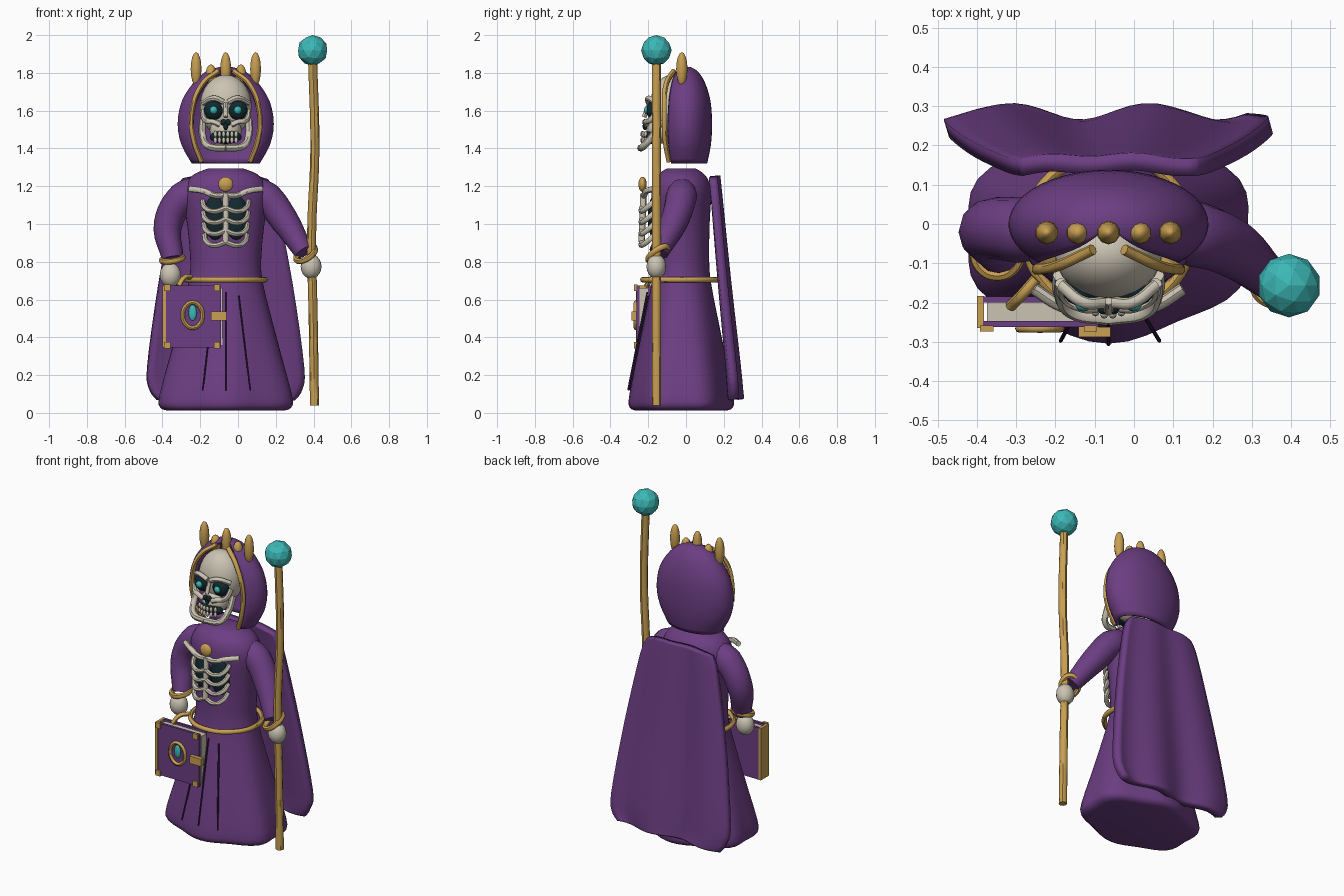
import bpy, bmesh, math
from mathutils import Vector

if "Cube" in bpy.data.objects:
    bpy.data.objects.remove(bpy.data.objects["Cube"])

CX = -0.065  # body axis


def material(name, rgb):
    m = bpy.data.materials.new(name)
    m.diffuse_color = (*rgb, 1)
    m.use_nodes = True
    m.node_tree.nodes["Principled BSDF"].inputs["Base Color"].default_value = m.diffuse_color
    return m


PURPLE = material("purple cloth", (0.150, 0.048, 0.225))
FOLD = material("dark purple", (0.045, 0.014, 0.075))
GOLD = material("gold", (0.58, 0.35, 0.085))
BONE = material("bone", (0.60, 0.55, 0.45))
TEAL = material("teal gem", (0.045, 0.48, 0.47))
DARK = material("dark hollow", (0.006, 0.022, 0.028))


def finish(ob, name, mat, smooth=True):
    ob.name = name
    ob.data.materials.clear()
    ob.data.materials.append(mat)
    for p in ob.data.polygons:
        p.use_smooth = False
    if smooth:
        bpy.ops.object.select_all(action='DESELECT')
        bpy.context.view_layer.objects.active = ob
        ob.select_set(True)
        bpy.ops.object.shade_smooth_by_angle(angle=math.radians(45))
    return ob


def from_bmesh(bm, name, mat, smooth=True):
    bmesh.ops.recalc_face_normals(bm, faces=bm.faces)
    me = bpy.data.meshes.new(name)
    bm.to_mesh(me)
    bm.free()
    ob = bpy.data.objects.new(name, me)
    bpy.context.collection.objects.link(ob)
    return finish(ob, name, mat, smooth)


def ball(name, mat, loc, size, seg=16, rings=10):
    bpy.ops.mesh.primitive_uv_sphere_add(segments=seg, ring_count=rings, radius=1, location=loc)
    ob = bpy.context.object
    ob.scale = size
    return finish(ob, name, mat)


def box(name, mat, lo, hi):
    lo, hi = Vector(lo), Vector(hi)
    bpy.ops.mesh.primitive_cube_add(size=1, location=(lo + hi) / 2)
    ob = bpy.context.object
    ob.scale = hi - lo
    return finish(ob, name, mat, False)


def tube(name, mat, pts, r, radii=None, closed=False, res=2, steps=6):
    cu = bpy.data.curves.new(name, 'CURVE')
    cu.dimensions = '3D'
    cu.bevel_depth, cu.bevel_resolution = r, res
    cu.resolution_u, cu.use_fill_caps = steps, True
    sp = cu.splines.new('BEZIER')
    sp.bezier_points.add(len(pts) - 1)
    sp.use_cyclic_u = closed
    for i, (bp, p) in enumerate(zip(sp.bezier_points, pts)):
        bp.co = p
        bp.handle_left_type = bp.handle_right_type = 'AUTO'
        bp.radius = radii[i] if radii else 1
    ob = bpy.data.objects.new(name, cu)
    bpy.context.collection.objects.link(ob)
    bpy.ops.object.select_all(action='DESELECT')
    bpy.context.view_layer.objects.active = ob
    ob.select_set(True)
    bpy.ops.object.convert(target='MESH')
    return finish(bpy.context.object, name, mat)


def ring(name, mat, c, u, v, r):
    c, u, v = Vector(c), Vector(u), Vector(v)
    pts = [c + u * math.cos(i * math.pi / 4) + v * math.sin(i * math.pi / 4) for i in range(8)]
    return tube(name, mat, pts, r, closed=True)


def smooth_rows(rows, n=3):
    """Catmull-Rom refinement of profile rows."""
    out = []
    for i in range(len(rows) - 1):
        a, b, c, d = (Vector(rows[min(max(k, 0), len(rows) - 1)]) for k in range(i - 1, i + 3))
        for s in range(n):
            t = s / n
            out.append(0.5 * (2 * b + (c - a) * t + (2 * a - 5 * b + 4 * c - d) * t * t
                              + (3 * b - a - 3 * c + d) * t ** 3))
    return out + [Vector(rows[-1])]


# robe: lathed gown with six soft folds at the hem
rows = smooth_rows([(0.012, 0.32, 0.23), (0.03, 0.36, 0.262), (0.1, 0.362, 0.264), (0.4, 0.275, 0.21),
                    (0.7, 0.195, 0.155), (0.85, 0.19, 0.148), (1.0, 0.205, 0.15), (1.15, 0.225, 0.158),
                    (1.22, 0.205, 0.148), (1.265, 0.165, 0.12), (1.295, 0.09, 0.075)])
bm = bmesh.new()
loops = []
for z, rx, ry in rows:
    amp = 0.045 * max(0, 1 - z / 0.75)
    loop = []
    for i in range(48):
        a = i * math.tau / 48
        k = 1 + amp * math.cos(6 * a)
        loop.append(bm.verts.new((CX + rx * k * math.sin(a), -0.025 - ry * k * math.cos(a), z)))
    loops.append(loop)
for a, b in zip(loops, loops[1:]):
    for i in range(48):
        bm.faces.new((a[i], a[(i + 1) % 48], b[(i + 1) % 48], b[i]))
bm.faces.new(loops[0])
bm.faces.new(loops[-1])
from_bmesh(bm, "robe", PURPLE)

# hood: open-fronted shell; columns are (half-width, depth, opening angle)
rows = smooth_rows([(1.32, 0.18, 0.112, 0.78), (1.42, 0.235, 0.132, 0.78), (1.53, 0.255, 0.138, 0.78),
                    (1.65, 0.233, 0.13, 0.78), (1.75, 0.17, 0.1, 0.72), (1.81, 0.1, 0.06, 0.6),
                    (1.832, 0.03, 0.02, 0.5)])
bm = bmesh.new()
loops = [[bm.verts.new((CX + rx * math.sin(a), -ry * math.cos(a), z))
          for a in (o + (math.tau - 2 * o) * i / 32 for i in range(33))] for z, rx, ry, o in rows]
for a, b in zip(loops, loops[1:]):
    for i in range(32):
        bm.faces.new((a[i], a[i + 1], b[i + 1], b[i]))
bm.faces.new(loops[-1])
hood = from_bmesh(bm, "hood", PURPLE)
m = hood.modifiers.new("thickness", 'SOLIDIFY')
m.thickness, m.offset = 0.02, -1

# cape: flared wavy sheet with thickness
bm = bmesh.new()
crows = smooth_rows([(1.255, 0.225, 0.155), (1.15, 0.265, 0.165), (0.7, 0.35, 0.205),
                     (0.25, 0.41, 0.25), (0.13, 0.40, 0.26), (0.075, 0.36, 0.265)], 4)
grid = []
for z, hw, y in crows:
    f = 1 - z / 1.6
    grid.append([bm.verts.new((CX + hw * u, y + 0.022 * f * math.sin(u * 6.5 - 0.3) - 0.012 * (1 - f) * u * u,
                               z - 0.025 * abs(u) ** 4 * (1 - f))) for u in (i / 12 - 1 for i in range(25))])
for a, b in zip(grid, grid[1:]):
    for i in range(24):
        bm.faces.new((a[i], a[i + 1], b[i + 1], b[i]))
cape = from_bmesh(bm, "cape", PURPLE)
m = cape.modifiers.new("thickness", 'SOLIDIFY')
m.thickness, m.offset = 0.045, 0

# sleeves, cuffs and hands
tube("left_sleeve", PURPLE, [(-0.2, -0.02, 1.19), (-0.29, -0.015, 1.14), (-0.37, -0.015, 1.0), (-0.345, -0.07, 0.815)],
     0.08, [0.85, 1.05, 0.95, 0.72], res=4)
tube("right_sleeve", PURPLE, [(0.07, -0.02, 1.19), (0.15, -0.025, 1.14), (0.245, -0.06, 1.02), (0.35, -0.145, 0.85)],
     0.08, [0.85, 1.05, 0.95, 0.65], res=4)
ring("left_cuff", GOLD, (-0.348, -0.075, 0.815), (0.055, 0, 0.008), (0, 0.055, 0.012), 0.016)
ring("right_cuff", GOLD, (0.358, -0.15, 0.842), (0.05, 0, 0.024), (0, 0.05, 0.03), 0.016)
ball("left_hand", BONE, (-0.358, -0.085, 0.73), (0.056, 0.05, 0.065))
ball("right_hand", BONE, (0.387, -0.157, 0.775), (0.055, 0.052, 0.065))

# staff and faceted orb
tube("staff", GOLD, [(0.405, -0.157, 0.04), (0.398, -0.157, 0.5), (0.39, -0.157, 0.95), (0.407, -0.157, 1.4),
                     (0.395, -0.157, 1.87)], 0.024)
bpy.ops.mesh.primitive_ico_sphere_add(subdivisions=2, radius=0.081, location=(0.395, -0.157, 1.919))
finish(bpy.context.object, "staff_orb", TEAL, False)

# belt and strap
ring("belt", GOLD, (CX, -0.025, 0.705), (0.208, 0, 0), (0, 0.203, 0), 0.015)
tube("book_strap", GOLD, [(-0.25, -0.14, 0.72), (-0.285, -0.18, 0.715), (-0.315, -0.21, 0.67)], 0.014)

# skirt seams
for top, bot in (((-0.155, -0.238, 0.4), (-0.187, -0.298, 0.12)), ((CX, -0.205, 0.64), (CX, -0.307, 0.12)),
                 ((0.005, -0.2, 0.62), (0.065, -0.298, 0.12))):
    tube("skirt_seam", FOLD, [top, bot], 0.005, res=1)

# crown spikes
for i, x in enumerate((-0.222, -0.143, CX, 0.015, 0.093)):
    tall = i % 2 == 0
    ball("crown_spike", GOLD, (x, -0.022, 1.82 if tall else 1.79), (0.03, 0.03, 0.09 if tall else 0.055), 10, 8)

# skull
ball("cranium", BONE, (CX, -0.075, 1.625), (0.137, 0.115, 0.165), 24, 16)
ball("upper_jaw", BONE, (CX, -0.135, 1.495), (0.085, 0.075, 0.07))
for s in (-1, 1):
    def at(x, y, z):
        return (CX + s * x, y, z)
    ball("eye_socket", DARK, at(0.064, -0.172, 1.603), (0.052, 0.038, 0.052))
    ball("eye_glow", TEAL, at(0.064, -0.206, 1.603), (0.021, 0.017, 0.021), 10, 8)
    tube("brow", BONE, [at(0.012, -0.2, 1.645), at(0.06, -0.2, 1.665), at(0.122, -0.155, 1.64)], 0.015)
    tube("cheekbone", BONE, [at(0.122, -0.15, 1.6), at(0.108, -0.19, 1.55), at(0.065, -0.212, 1.54),
                             at(0.03, -0.212, 1.525)], 0.015)
    tube("jaw_side", BONE, [at(0.123, -0.13, 1.55), at(0.122, -0.175, 1.47), at(0.095, -0.222, 1.415),
                            at(0, -0.24, 1.402)], 0.019)
    ball("nostril", DARK, at(0.012, -0.217, 1.538), (0.016, 0.014, 0.018), 8, 6)
    # mantle of bone at the collar
    tube("collarbone", BONE, [at(0.19, -0.165, 1.185), at(0.12, -0.208, 1.175), at(0.05, -0.222, 1.15),
                              at(0, -0.222, 1.155)], 0.016)
    # ribs sweep up and outwards from the breastbone
    for k in range(4):
        z, w = 1.085 - 0.06 * k, 0.122 - 0.003 * k
        tube("rib", BONE, [at(0, -0.235, z), at(0.06, -0.235, z - 0.018), at(w * 0.9, -0.205, z + 0.002),
                           at(w, -0.165, z + 0.038)], 0.014)
    ball("rib_hollow", DARK, at(0.055, -0.165, 1.035), (0.062, 0.038, 0.12))
ball("nose_tip", DARK, (CX, -0.217, 1.518), (0.012, 0.013, 0.022), 8, 6)
tube("nose_bridge", BONE, [(CX, -0.195, 1.64), (CX, -0.222, 1.565)], 0.012)
ball("mouth_hollow", DARK, (CX, -0.185, 1.46), (0.085, 0.04, 0.036))
for i in range(6):
    x = CX + (i - 2.5) * 0.022
    y = -0.232 + 6 * (x - CX) ** 2
    for z in (1.476, 1.443):
        ball("tooth", BONE, (x, y, z), (0.01, 0.01, 0.017), 8, 6)
tube("breastbone", BONE, [(CX, -0.225, 1.16), (CX, -0.235, 0.905)], 0.017)
ball("brooch", GOLD, (CX, -0.23, 1.21), (0.04, 0.022, 0.04))

# hood trim
for s in (-1, 1):
    tube("hood_trim", GOLD, [(CX + s * x, y, z) for x, y, z in
         ((0.04, -0.065, 1.81), (0.125, -0.105, 1.74), (0.18, -0.115, 1.58), (0.168, -0.11, 1.44), (0.128, -0.09, 1.33))],
         0.014)

# book: covers, pages, spine, corners, clasp and emblem
box("book_back_cover", PURPLE, (-0.385, -0.2, 0.345), (-0.09, -0.185, 0.675))
box("book_pages", BONE, (-0.375, -0.247, 0.36), (-0.083, -0.2, 0.662))
box("book_front_cover", PURPLE, (-0.385, -0.263, 0.345), (-0.09, -0.247, 0.675))
box("book_spine", GOLD, (-0.4, -0.265, 0.345), (-0.382, -0.183, 0.675))
for x in (-0.392, -0.128):
    for z in (0.342, 0.645):
        box("book_corner", GOLD, (x, -0.274, z), (x + 0.034, -0.258, z + 0.034))
box("book_clasp", GOLD, (-0.142, -0.288, 0.49), (-0.06, -0.262, 0.537))
ring("book_emblem", GOLD, (-0.24, -0.266, 0.517), (0.052, 0, 0), (0, 0, 0.067), 0.011)
ball("book_gem", TEAL, (-0.24, -0.266, 0.53), (0.022, 0.012, 0.042), 12, 8)
